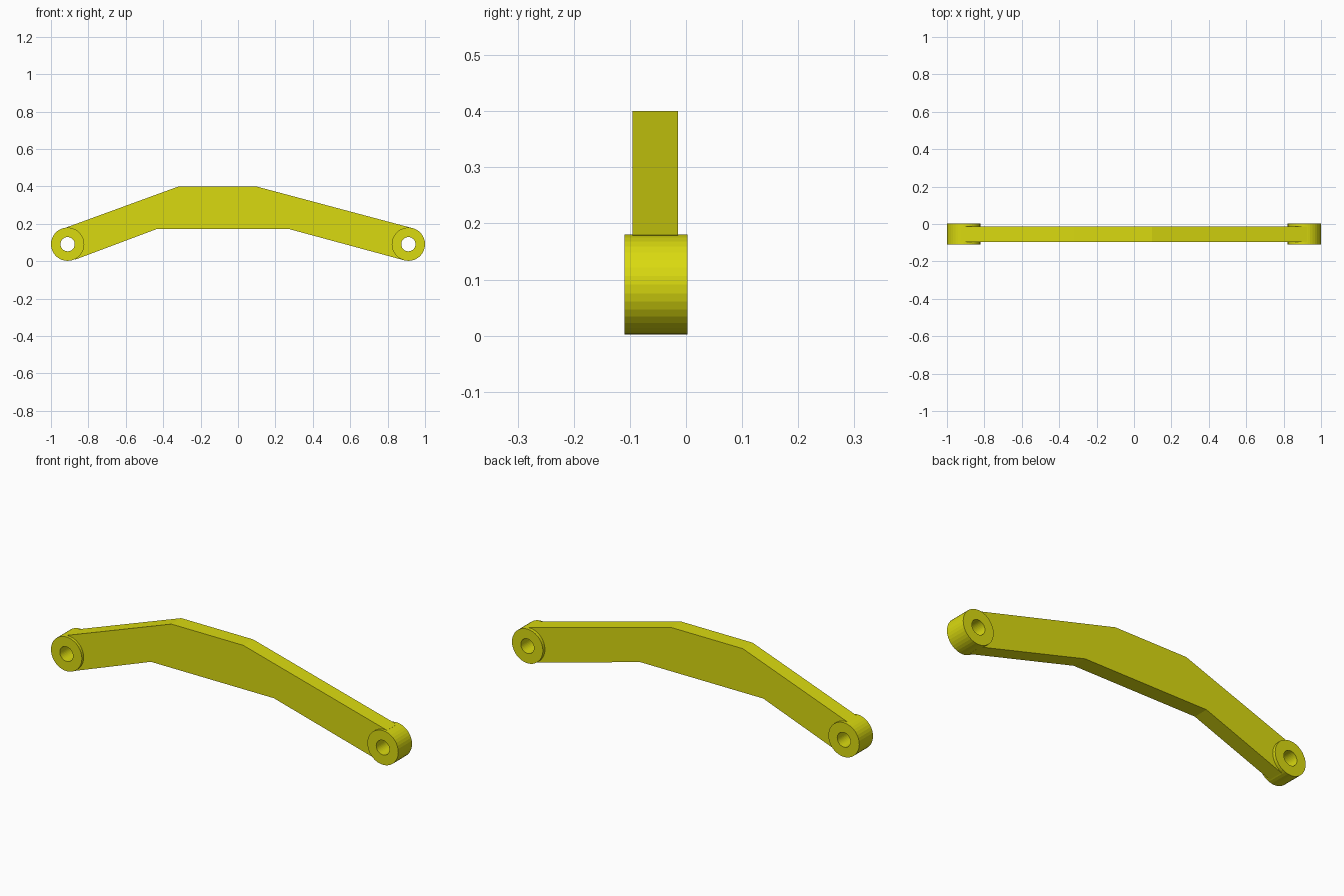
import bpy
import bmesh
from mathutils import Matrix

default_cube = bpy.data.objects.get("Cube")
if default_cube:
    bpy.data.objects.remove(default_cube, do_unlink=True)

# Single yellow finish
yellow = bpy.data.materials.new("yellow")
yellow.use_nodes = True
colour = (0.70, 0.70, 0.005, 1)
yellow.diffuse_color = colour
yellow.node_tree.nodes["Principled BSDF"].inputs["Base Color"].default_value = colour

EYE_X, EYE_Z, EYE_RADIUS, HOLE_RADIUS = 0.911, 0.091, 0.089, 0.038
BAR_FRONT, BAR_BACK = -0.095, -0.014
EYE_FRONT, EYE_BACK = -0.110, 0.003
EYE_SIDES = 36


def add_object(name, bm):
    bmesh.ops.recalc_face_normals(bm, faces=bm.faces)
    mesh = bpy.data.meshes.new(name)
    bm.to_mesh(mesh)
    bm.free()
    mesh.materials.append(yellow)
    obj = bpy.data.objects.new(name, mesh)
    bpy.context.collection.objects.link(obj)
    return obj


def extruded_profile(name, points, front, back):
    bm = bmesh.new()
    face = bm.faces.new([bm.verts.new((x, front, z)) for x, z in points])
    result = bmesh.ops.extrude_face_region(bm, geom=[face])
    verts = [v for v in result["geom"] if isinstance(v, bmesh.types.BMVert)]
    bmesh.ops.translate(bm, verts=verts, vec=(0, back - front, 0))
    return add_object(name, bm)


def cylinder_along_y(name, x, radius, front, back):
    bm = bmesh.new()
    place = Matrix.Translation((x, (front + back) / 2, EYE_Z)) @ Matrix.Rotation(1.5707963, 4, "X")
    bmesh.ops.create_cone(bm, cap_ends=True, segments=EYE_SIDES, radius1=radius,
                          radius2=radius, depth=back - front, matrix=place)
    return add_object(name, bm)


def cut(obj, cutter):
    modifier = obj.modifiers.new("bore", "BOOLEAN")
    modifier.operation = "DIFFERENCE"
    modifier.solver = "EXACT"
    modifier.object = cutter


# Bent arm, deeper in its raised middle
arm = extruded_profile("bent_arm", [
    (-0.925, 0.178), (-0.317, 0.40), (0.097, 0.40), (0.925, 0.179),
    (0.885, 0.006), (0.273, 0.172), (-0.435, 0.172), (-0.872, 0.008),
], BAR_FRONT, BAR_BACK)

# Bored round eyes, wider than the arm, one at each end
for side, x in (("right", -EYE_X), ("left", EYE_X)):
    eye = cylinder_along_y(side + "_eye", x, EYE_RADIUS, EYE_FRONT, EYE_BACK)
    bore = cylinder_along_y(side + "_bore_cutter", x, HOLE_RADIUS, EYE_FRONT - 0.1, EYE_BACK + 0.1)
    bore.hide_render = True
    bore.hide_viewport = True
    bore.display_type = "WIRE"
    cut(arm, bore)
    cut(eye, bore)
